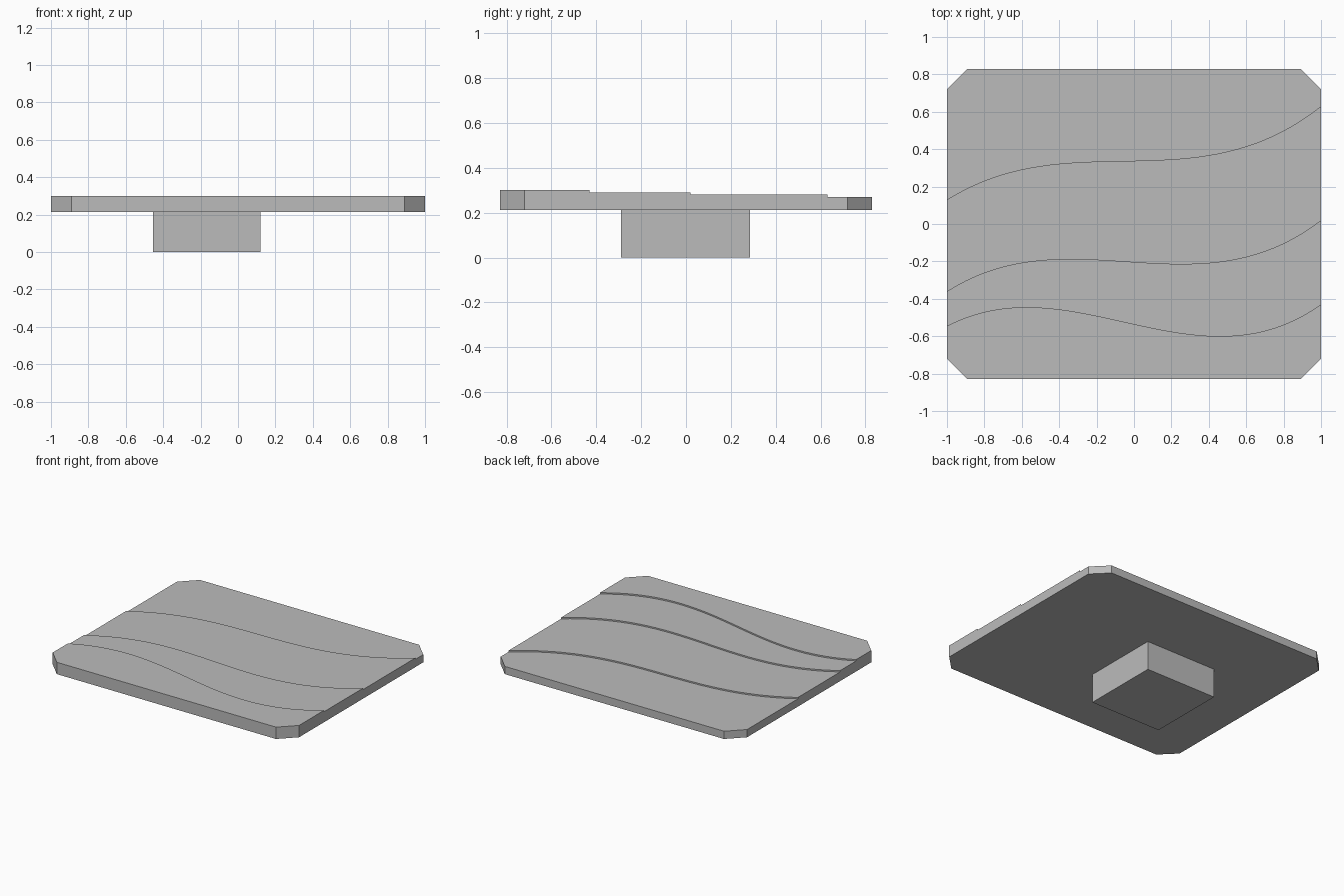
import bpy
import bmesh
import math

cube = bpy.data.objects.get("Cube")
if cube:
    bpy.data.objects.remove(cube, do_unlink=True)

grey = bpy.data.materials.new("plain grey")
grey.use_nodes = True
grey.diffuse_color = (0.5, 0.5, 0.5, 1)
grey.node_tree.nodes["Principled BSDF"].inputs["Base Color"].default_value = (0.5, 0.5, 0.5, 1)

UNDERSIDE = 0.213
HALF_X, HALF_Y = 1.0, 0.83
CUT_X, CUT_Y = 0.89, 0.72      # where the corner chamfers start
HEIGHTS = [0.30, 0.29, 0.28, 0.27]
# cubic coefficients (constant, x, x^2, x^3) of each step line, front to back
STEPS = [(-0.535, -0.222, 0.0475, 0.28),
         (-0.203, -0.066, 0.033, 0.256),
         (0.338, 0.02, 0.042, 0.23)]
SEGMENTS = 40


def finish(name, bm):
    """Weld, orient and link a mesh as a named object."""
    bmesh.ops.remove_doubles(bm, verts=bm.verts[:], dist=1e-5)
    bmesh.ops.recalc_face_normals(bm, faces=bm.faces[:])
    mesh = bpy.data.meshes.new(name)
    bm.to_mesh(mesh)
    bm.free()
    mesh.materials.append(grey)
    obj = bpy.data.objects.new(name, mesh)
    bpy.context.collection.objects.link(obj)
    return obj


def step_line(coefs):
    xs = [-HALF_X + 2 * HALF_X * i / SEGMENTS for i in range(SEGMENTS + 1)]
    return [(x, sum(c * x ** p for p, c in enumerate(coefs))) for x in xs]


# Stepped plate: terraces lowering from front to back along wavy lines
bm = bmesh.new()


def face(points):
    return bm.faces.new([bm.verts.new(p) for p in points])


front = [(-HALF_X, -CUT_Y), (-CUT_X, -HALF_Y), (CUT_X, -HALF_Y), (HALF_X, -CUT_Y)]
back = [(x, -y) for x, y in front]
lines = [front] + [step_line(c) for c in STEPS] + [back]

# terrace tops
for near, far, z in zip(lines, lines[1:], HEIGHTS):
    face([(x, y, z) for x, y in near + far[::-1]])

# risers between terraces
for line, high, low in zip(lines[1:-1], HEIGHTS, HEIGHTS[1:]):
    for a, b in zip(line, line[1:]):
        face([(*a, low), (*b, low), (*b, high), (*a, high)])

# front and back walls with chamfers
for line, z in ((front, HEIGHTS[0]), (back, HEIGHTS[-1])):
    for a, b in zip(line, line[1:]):
        face([(*a, UNDERSIDE), (*b, UNDERSIDE), (*b, z), (*a, z)])

# stepped left and right walls
for end in (0, -1):
    profile = [(*front[end], UNDERSIDE)]
    for near, far, z in zip(lines, lines[1:], HEIGHTS):
        profile += [(*near[end], z), (*far[end], z)]
    face(profile + [(*back[end], UNDERSIDE)])

# underside
face([(x, y, UNDERSIDE) for x, y in front + back[::-1]])

plate = finish("stepped_plate", bm)
bpy.ops.object.select_all(action='DESELECT')
plate.select_set(True)
bpy.context.view_layer.objects.active = plate
bpy.ops.object.shade_smooth_by_angle(angle=math.radians(30))

# Square block underneath, offset to the right side
bm = bmesh.new()
bmesh.ops.create_cube(bm, size=1)
bmesh.ops.scale(bm, vec=(0.575, 0.575, UNDERSIDE), verts=bm.verts[:])
bmesh.ops.translate(bm, vec=(-0.168, -0.002, UNDERSIDE / 2), verts=bm.verts[:])
finish("base_block", bm)
